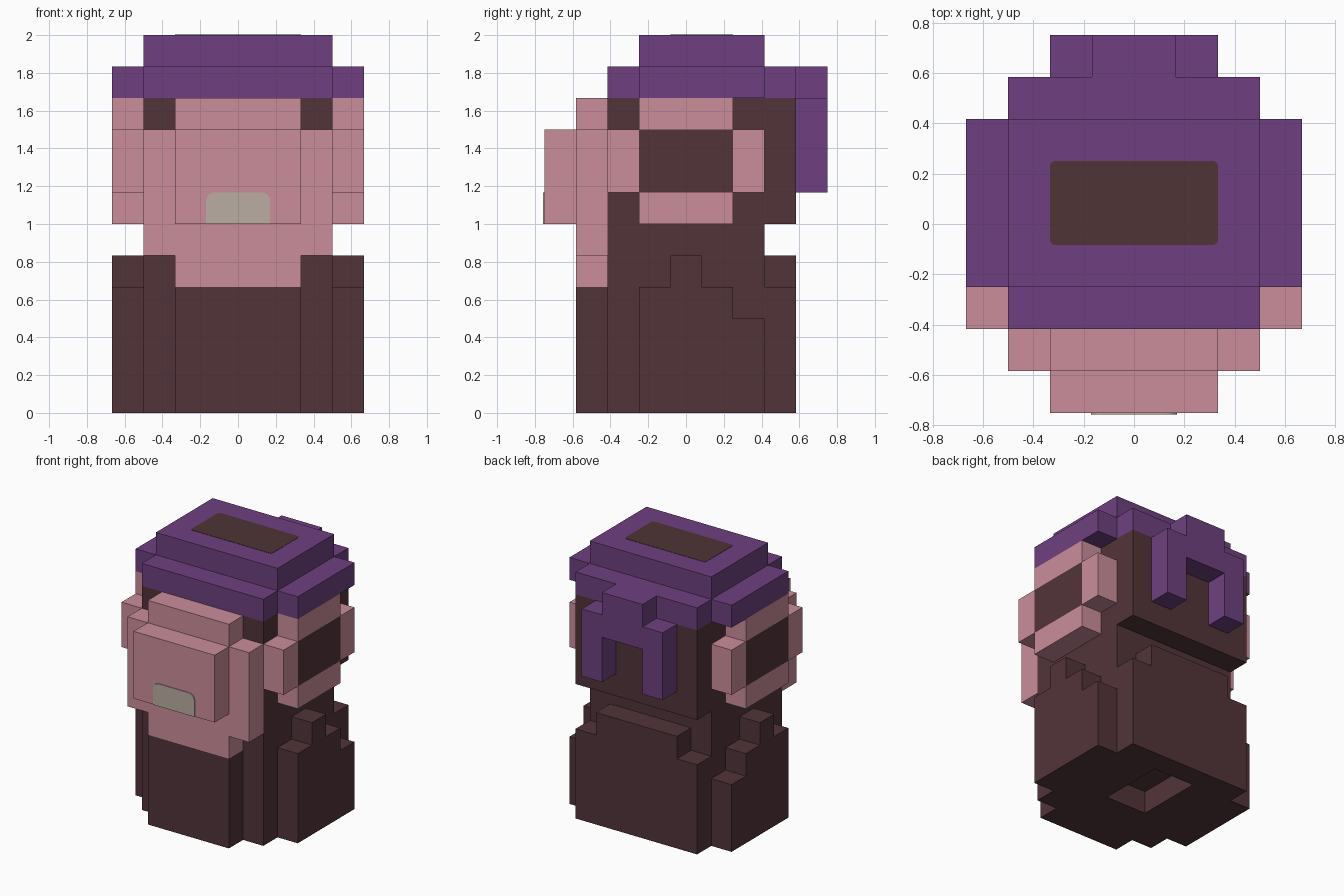
import bpy, bmesh, math
from mathutils import Vector

if "Cube" in bpy.data.objects:
    bpy.data.objects.remove(bpy.data.objects["Cube"])

U = 1 / 6  # one block of the grid


def material(name, r, g, b):
    lin = [((c / 255 + 0.055) / 1.055) ** 2.4 for c in (r, g, b)]
    m = bpy.data.materials.new(name)
    m.diffuse_color = (*lin, 1)
    m.use_nodes = True
    m.node_tree.nodes["Principled BSDF"].inputs["Base Color"].default_value = m.diffuse_color
    return m


PINK = material("pink_skin", 203, 141, 154)
DARK = material("dark_fur", 82, 52, 58)
PURPLE = material("purple_cloth", 110, 64, 128)
BROWN = material("brown_panel", 80, 52, 54)
GREY = material("grey_mouth", 187, 173, 163)


def finish(name, bm, mat):
    bmesh.ops.recalc_face_normals(bm, faces=bm.faces)
    me = bpy.data.meshes.new(name)
    bm.to_mesh(me)
    bm.free()
    me.materials.append(mat)
    ob = bpy.data.objects.new(name, me)
    bpy.context.collection.objects.link(ob)


def blocks(name, mat, *boxes, mirror=False):
    """Each box is x0, x1, y0, y1, z0, z1 in block units."""
    bm = bmesh.new()
    for x0, x1, y0, y1, z0, z1 in boxes:
        for a, b in ((x0, x1), (-x1, -x0)) if mirror else ((x0, x1),):
            vs = bmesh.ops.create_cube(bm, size=1)["verts"]
            size = Vector((b - a, y1 - y0, z1 - z0))
            mid = Vector((a + b, y0 + y1, z0 + z1)) / 2
            for v in vs:
                v.co = Vector([c * s for c, s in zip(v.co, size)]) * U + mid * U
    finish(name, bm, mat)


def plate(name, mat, w, h, radii, place, normal):
    """Thin rounded rectangle; radii run counter-clockwise from upper right."""
    bm = bmesh.new()
    pts = []
    for i, ((sx, sy), r) in enumerate(zip(((1, 1), (-1, 1), (-1, -1), (1, -1)), radii)):
        for k in range(5 if r else 1):
            t = math.pi / 2 * (i + k / 4)
            pts.append((sx * (w / 2 - r) + r * math.cos(t),
                        sy * (h / 2 - r) + r * math.sin(t)))
    f = bm.faces.new([bm.verts.new(place(u, v)) for u, v in pts])
    ext = bmesh.ops.extrude_face_region(bm, geom=[f], use_keep_orig=True)["geom"]
    moved = [g for g in ext if isinstance(g, bmesh.types.BMVert)]
    bmesh.ops.translate(bm, verts=moved, vec=Vector(normal) * 0.006)
    finish(name, bm, mat)


# body core with a gap between the feet
blocks("torso_and_head", DARK, (-3, 3, -2.5, 2.5, 1, 10))
blocks("feet", DARK, (1, 3, -2.5, 2.5, 0, 1), mirror=True)
blocks("foot_bridge", DARK, (-1, 1, -2.5, -0.5, 0, 1))
blocks("chest", DARK, (-2, 2, -3.5, -2.5, 0, 4))
blocks("back", DARK, (-3, 3, 2.5, 3.5, 0, 4), (-2, 2, 2.5, 3.5, 4, 5))
blocks("head_back", DARK, (-3, 3, 2.5, 3.5, 6, 10))

# arms at the sides, stepped along the top
blocks("arms", DARK, (3, 4, -1.5, 1.5, 0, 4), (3, 4, 1.5, 2.5, 0, 3),
       (3, 4, -0.5, 0.5, 4, 5), mirror=True)

# face
blocks("face", PINK, (-3, 3, -3.5, -2.5, 5, 9), (-2, 2, -3.5, -2.5, 4, 5),
       (-2, 2, -3.5, -2.5, 9, 10))
blocks("muzzle", PINK, (-2, 2, -4.5, -3.5, 6, 9))
plate("mouth", GREY, 0.34, U, (0.045, 0.045, 0, 0),
      lambda u, v: (u, -4.5 * U, 6.5 * U + v), (0, -1, 0))

# ears: a pink ring around a dark centre
blocks("ear_rings", PINK, (3, 4, -1.5, 1.5, 9, 10), (3, 4, -1.5, 1.5, 6, 7),
       (3, 4, -2.5, -1.5, 7, 9), (3, 4, 1.5, 2.5, 7, 9), mirror=True)
blocks("ear_centres", DARK, (3, 4, -1.5, 1.5, 7, 9), mirror=True)

# hat
blocks("hat_brim", PURPLE, (-3, 3, -2.5, 3.5, 10, 11))
blocks("hat_brim_sides", PURPLE, (3, 4, -1.5, 2.5, 10, 11), mirror=True)
blocks("hat_crown", PURPLE, (-3, 3, -1.5, 2.5, 11, 12))
blocks("hat_knot", PURPLE, (-1, 1, 3.5, 4.5, 9, 11))
blocks("hat_tails", PURPLE, (1, 2, 3.5, 4.5, 7, 10), mirror=True)
plate("hat_panel", BROWN, 4 * U, 2 * U, (0.02,) * 4,
      lambda u, v: (u, 0.5 * U + v, 1.994), (0, 0, 1))
# lift the panel just clear of the crown
bpy.data.objects["hat_panel"].location.z = 0.002
